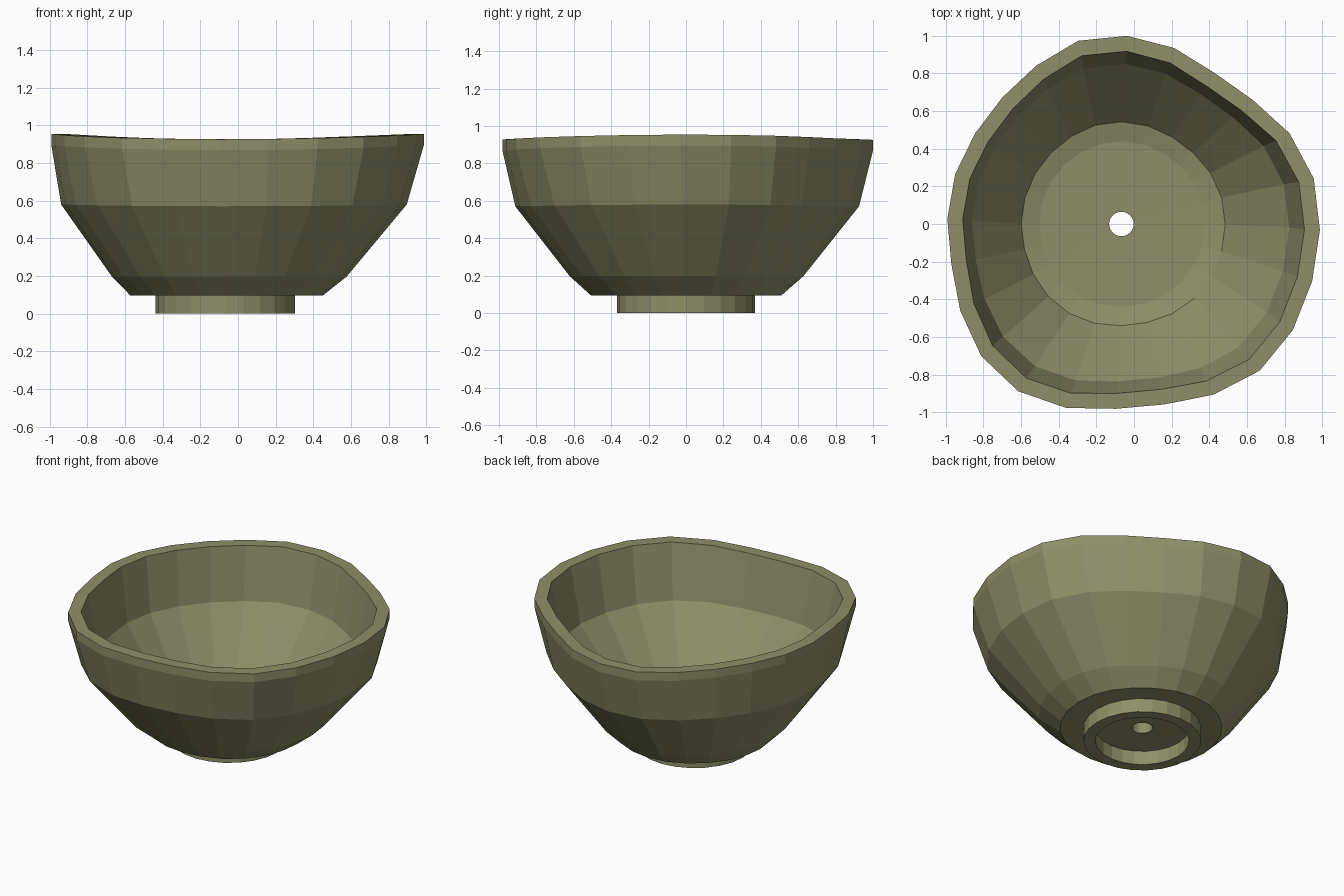
import bpy, bmesh, math

if "Cube" in bpy.data.objects:
    bpy.data.objects.remove(bpy.data.objects["Cube"])

SIDES = 24
CX = -0.067          # axis of the foot and drain hole

# Radius of the hand-shaped rim every 15 degrees
RIM = [1.055, 1.05, 1.015, 0.96, 0.943, 0.976, 1.0, 1.0, 0.955, 0.923, 0.914, 0.922,
       0.925, 0.928, 0.972, 1.023, 1.044, 1.02, 0.982, 0.985, 1.03, 1.071, 1.071, 1.058]
MEAN = sum(RIM) / SIDES

# Closed cross-section: (radius, height, how much of the rim's warp it takes)
PROFILE = [
    (0.065, 0.095, 0), (0.295, 0.095, 0),                       # foot recess
    (0.295, 0.0, 0), (0.37, 0.0, 0), (0.37, 0.095, 0),          # foot ring
    (0.51, 0.095, 0.1), (0.625, 0.197, 0.32),                   # lower outside
    (0.92, 0.575, 0.7), (MEAN, 0.882, 1), (MEAN, 0.94, 1),      # outer wall
    (MEAN - 0.082, 0.94, 1), (0.845, 0.575, 0.75),              # rim and inner wall
    (0.542, 0.2, 0.15), (0.44, 0.175, 0.05), (0.065, 0.17, 0),  # floor to drain hole
]

clay = bpy.data.materials.new("olive clay")
clay.diffuse_color = (0.27, 0.275, 0.14, 1)
clay.use_nodes = True
clay.node_tree.nodes["Principled BSDF"].inputs["Base Color"].default_value = clay.diffuse_color

# Bowl: warped lathe of the cross-section
bm = bmesh.new()
rings = []
for r, z, warp in PROFILE:
    ring = []
    for i in range(SIDES):
        a = math.radians(360 / SIDES * i - 1.7 * warp)
        rad = r + (RIM[i] - MEAN) * warp
        wave = 0.014 * math.cos(2 * a) * warp ** 3   # saddle-shaped lip
        ring.append(bm.verts.new((CX + rad * math.cos(a), rad * math.sin(a), z + wave)))
    rings.append(ring)
for k, ring in enumerate(rings):
    nxt = rings[(k + 1) % len(rings)]
    for i in range(SIDES):
        j = (i + 1) % SIDES
        bm.faces.new((ring[i], ring[j], nxt[j], nxt[i]))
bmesh.ops.recalc_face_normals(bm, faces=bm.faces)
mesh = bpy.data.meshes.new("bowl")
bm.to_mesh(mesh)
bm.free()
mesh.materials.append(clay)
bowl = bpy.data.objects.new("bowl", mesh)
bpy.context.collection.objects.link(bowl)
